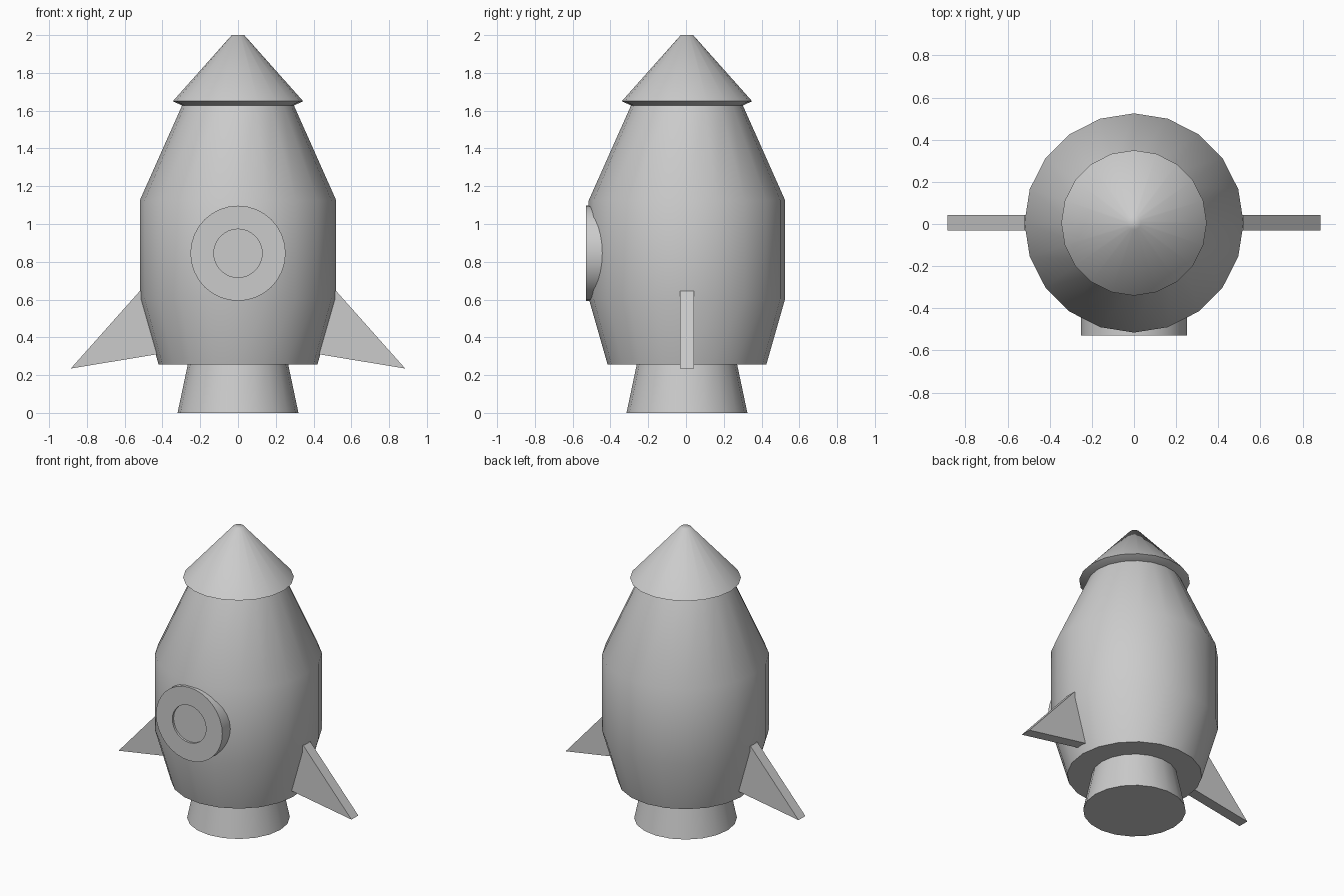
import bpy
import bmesh
from math import radians, pi, sin, cos
from mathutils import Matrix

cube = bpy.data.objects.get("Cube")
if cube:
    bpy.data.objects.remove(cube, do_unlink=True)

AXIS_Y = 0.005  # the window makes the depth slightly uneven

grey = bpy.data.materials.new("light grey")
grey.use_nodes = True
grey.diffuse_color = (0.6, 0.6, 0.6, 1)
grey.node_tree.nodes["Principled BSDF"].inputs["Base Color"].default_value = (0.6, 0.6, 0.6, 1)


def finish(name, bm, matrix, smooth_angle=None):
    """Turn a bmesh into a named grey object."""
    bmesh.ops.recalc_face_normals(bm, faces=bm.faces)
    bm.transform(matrix)
    mesh = bpy.data.meshes.new(name)
    bm.to_mesh(mesh)
    bm.free()
    mesh.materials.append(grey)
    obj = bpy.data.objects.new(name, mesh)
    bpy.context.collection.objects.link(obj)
    if smooth_angle:
        bpy.ops.object.select_all(action="DESELECT")
        obj.select_set(True)
        bpy.context.view_layer.objects.active = obj
        bpy.ops.object.shade_smooth_by_angle(angle=radians(smooth_angle))
    return obj


def lathe(name, profile, matrix, sides=20, angle=40):
    """Revolve (radius, height) points around z and cap both ends."""
    bm = bmesh.new()
    rings = []
    for r, z in profile:
        turns = [2 * pi * i / sides for i in range(sides)]
        rings.append([bm.verts.new((r * cos(t), r * sin(t), z)) for t in turns])
    for low, high in zip(rings, rings[1:]):
        for i in range(sides):
            j = (i + 1) % sides
            bm.faces.new((low[i], low[j], high[j], high[i]))
    bm.faces.new(rings[0][::-1])
    bm.faces.new(rings[-1])
    return finish(name, bm, matrix, angle)


upright = Matrix.Translation((0, AXIS_Y, 0))

# Engine nozzle, hull and flared nose cone
lathe("nozzle", [(0.32, 0), (0.265, 0.26)], upright)
lathe("hull", [(0.42, 0.255), (0.52, 0.605), (0.52, 1.125), (0.295, 1.63)], upright)
lathe("nose_cone", [(0.28, 1.62), (0.345, 1.65), (0.033, 2.0)], upright, angle=89)

# Round window on the front: thick frame with a shallow sunken pane
to_front = Matrix.Translation((0, 0, 0.845)) @ Matrix.Rotation(radians(90), 4, "X")
lathe("window", [(0.252, 0.4), (0.252, 0.53), (0.128, 0.53), (0.128, 0.516)],
      to_front, sides=32)

# Triangular side fins
for side, label in ((1, "left"), (-1, "right")):
    bm = bmesh.new()
    outline = [(0.40, 0.315), (0.885, 0.235), (0.52, 0.645), (0.40, 0.645)]
    face = bm.faces.new([bm.verts.new((side * x, -0.037, z)) for x, z in outline])
    extruded = bmesh.ops.extrude_face_region(bm, geom=[face])["geom"]
    moved = [v for v in extruded if isinstance(v, bmesh.types.BMVert)]
    bmesh.ops.translate(bm, verts=moved, vec=(0, 0.074, 0))
    finish(label + "_fin", bm, upright)
